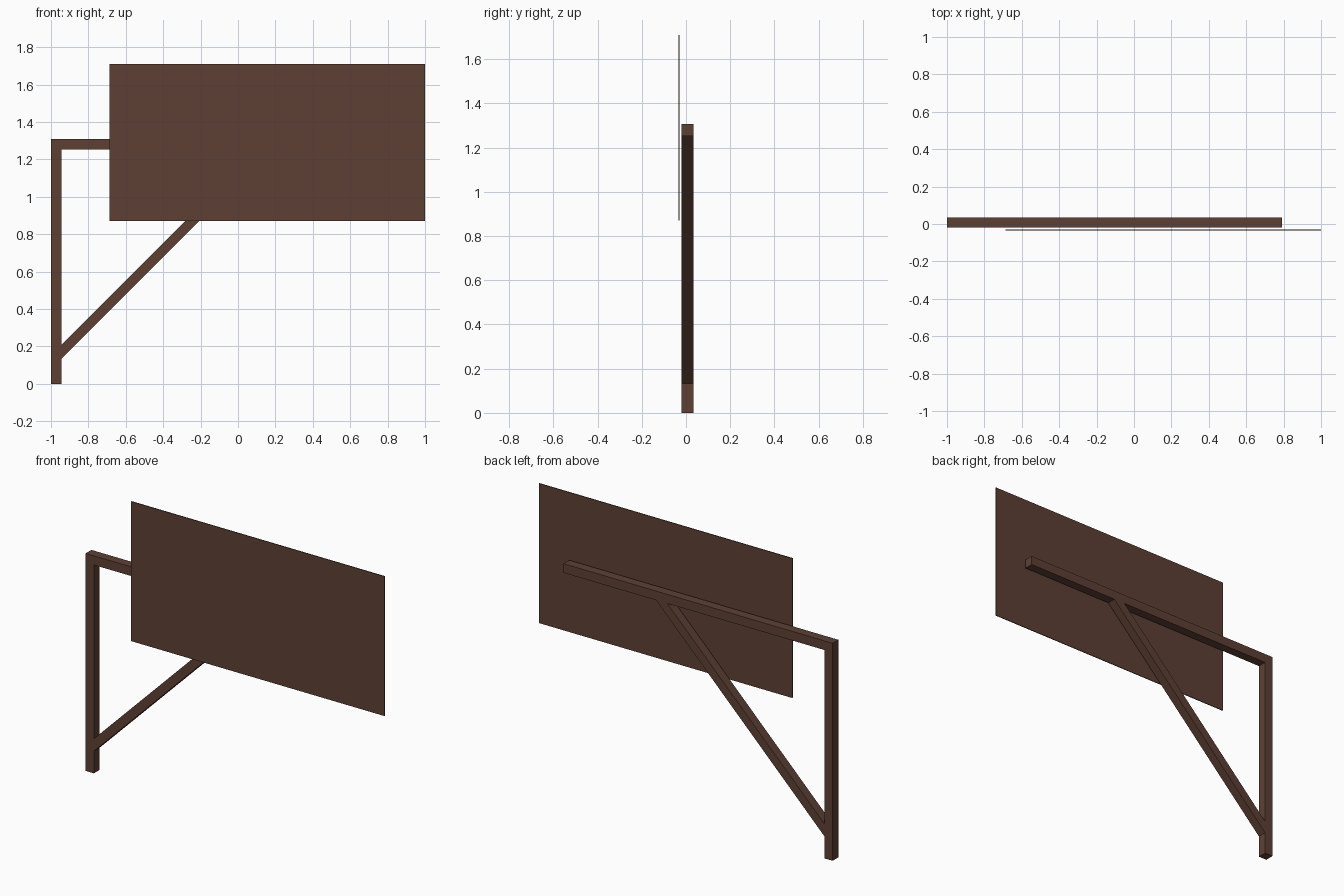
import bpy
import bmesh

if "Cube" in bpy.data.objects:
    bpy.data.objects.remove(bpy.data.objects["Cube"])

wood = bpy.data.materials.new("dark brown wood")
wood.diffuse_color = (0.109, 0.051, 0.036, 1.0)
wood.use_nodes = True
wood.node_tree.nodes["Principled BSDF"].inputs["Base Color"].default_value = wood.diffuse_color


def prism(name, profile, y0, y1):
    """Extrude an x-z outline from y0 to y1."""
    bm = bmesh.new()
    face = bm.faces.new([bm.verts.new((x, y0, z)) for x, z in profile])
    out = bmesh.ops.extrude_face_region(bm, geom=[face])
    moved = [g for g in out["geom"] if isinstance(g, bmesh.types.BMVert)]
    bmesh.ops.translate(bm, verts=moved, vec=(0, y1 - y0, 0))
    bmesh.ops.recalc_face_normals(bm, faces=bm.faces)
    mesh = bpy.data.meshes.new(name)
    bm.to_mesh(mesh)
    bm.free()
    mesh.materials.append(wood)
    obj = bpy.data.objects.new(name, mesh)
    bpy.context.collection.objects.link(obj)
    return obj


W = 0.055                    # timber width
FRONT, BACK = -0.02, 0.035   # timber depth range
TOP = 1.308
inner = -1 + W               # inner side of the post
under = TOP - W              # underside of the beam

# Upright post and horizontal beam, mitred at the corner
prism("post", [(-1, 0), (inner, 0), (inner, under), (-1, TOP)], FRONT, BACK)
prism("beam", [(inner, under), (0.79, under), (0.79, TOP), (-1, TOP)], FRONT, BACK)

# 45 degree brace between post and beam
low, high = 0.133, 0.208
prism("diagonal_brace", [
    (inner, low), (inner + under - low, under),
    (inner + under - high, under), (inner, high)], FRONT, BACK)

# Thin sign board in front of the beam
prism("sign_board", [(-0.686, 0.87), (1, 0.87), (1, 1.71), (-0.686, 1.71)],
      -0.035, -0.030)
